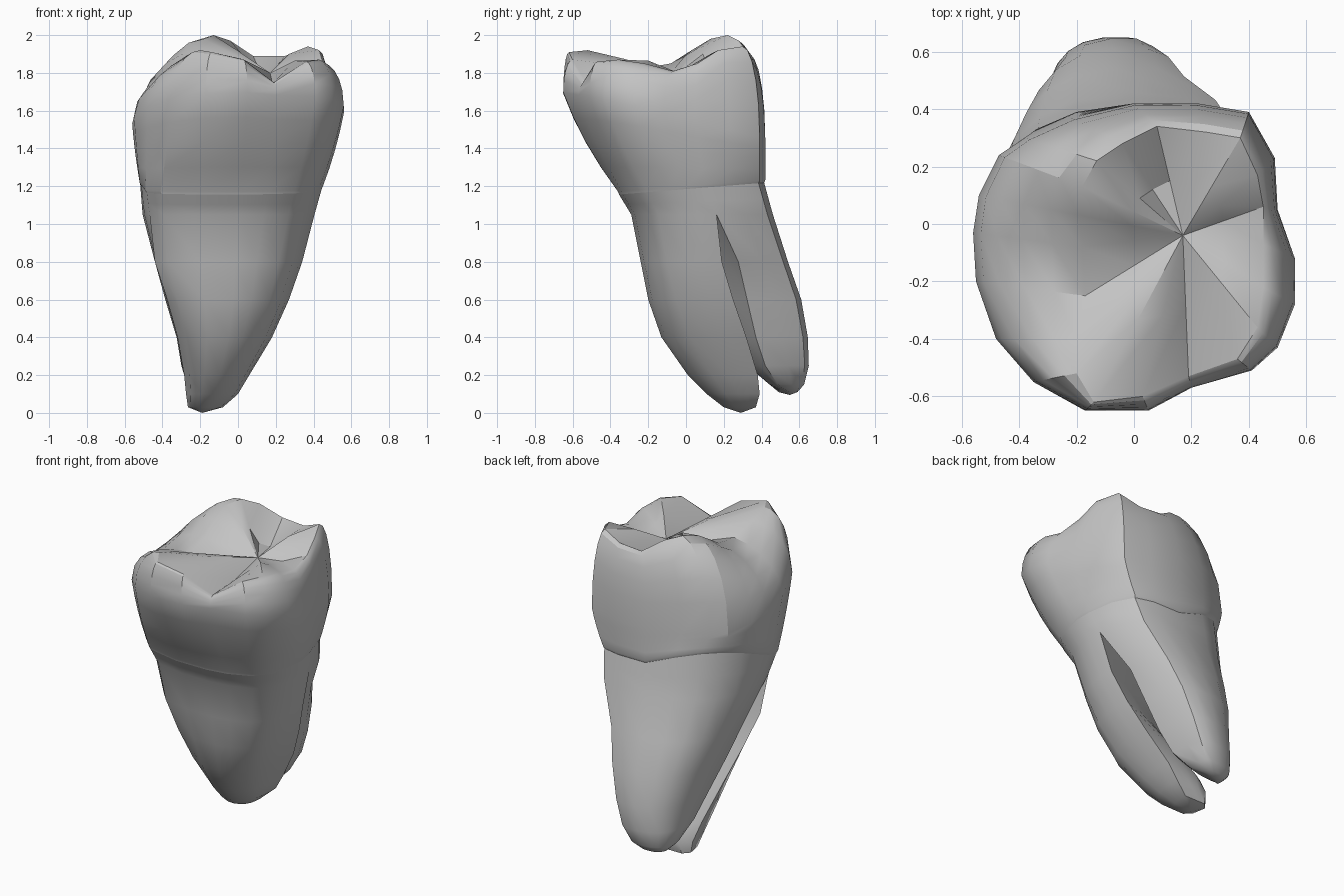
import bpy
import bmesh
from math import sqrt
from mathutils import Vector

if "Cube" in bpy.data.objects:
    bpy.data.objects.remove(bpy.data.objects["Cube"], do_unlink=True)

enamel = bpy.data.materials.new("tooth grey")
enamel.use_nodes = True
enamel.diffuse_color = (0.55, 0.55, 0.55, 1)
enamel.node_tree.nodes["Principled BSDF"].inputs["Base Color"].default_value = enamel.diffuse_color

# Widest outline of the crown (x, y), counter-clockwise from the right side
belt_outline = [(-.56, -.03), (-.55, -.2), (-.48, -.4), (-.35, -.55), (-.17, -.65),
                (.05, -.65), (.2, -.57), (.41, -.51), (.5, -.43), (.56, -.28),
                (.56, -.12), (.5, .05), (.49, .23), (.4, .39), (.22, .42),
                (0, .42), (-.22, .37), (-.38, .3), (-.47, .24), (-.54, .1)]

# Squarer outline of the neck, where the crown meets the roots
neck_outline = [(-.53, .02), (-.52, -.12), (-.49, -.24), (-.41, -.32), (-.2, -.36),
                (.02, -.36), (.16, -.34), (.3, -.29), (.39, -.21), (.43, -.09),
                (.45, .01), (.44, .11), (.4, .27), (.32, .39), (.2, .42),
                (0, .42), (-.2, .39), (-.34, .33), (-.44, .24), (-.5, .13)]

# Ridge of cusps and grooves around the chewing surface, one point per outline point
ridge = [(-.18, -.08, 1.85), (-.17, -.25, 1.82), (-.2, -.4, 1.88), (-.2, -.52, 1.92),
         (-.14, -.62, 1.91), (.03, -.6, 1.87), (.19, -.53, 1.75), (.36, -.47, 1.86),
         (.43, -.36, 1.87), (.45, -.22, 1.85), (.45, -.07, 1.81), (.45, .06, 1.85),
         (.43, .17, 1.92), (.37, .3, 1.94), (.25, .32, 1.89), (.08, .34, 1.89),
         (-.04, .28, 1.97), (-.13, .22, 2), (-.18, .13, 1.98), (-.19, .03, 1.92)]
ridge = [Vector(p) for p in ridge]
pit = Vector((.17, -.04, 1.8))

# Raised spurs and hollows on the chewing surface, by outline index
relief = {1: -.02, 4: .02, 6: -.02, 8: .03, 11: -.03, 13: .03,
          15: -.06, 16: -.08, 18: .03, 19: .03}

# Split points of the two roots on the outline
SPLIT_RIGHT, SPLIT_LEFT = 2, 11


def refit(points, box, z, twist=0, pivot=0):
    """Fit a ring to an x/y box at height z; twist pushes its right side back, away from the pivot."""
    xs, ys = [p.x for p in points], [p.y for p in points]
    x0, x1, y0, y1 = box
    ring = []
    for p in points:
        u = (p.x - min(xs)) / (max(xs) - min(xs))
        v = (p.y - min(ys)) / (max(ys) - min(ys))
        v = min(1, v + twist * (1 - u) * abs(v - pivot))
        ring.append(Vector((x0 + u * (x1 - x0), y0 + v * (y1 - y0), z)))
    return ring


def mix(ring_a, ring_b, t):
    return [a.lerp(b, t) for a, b in zip(ring_a, ring_b)]


def add_ring(bm, points):
    return [bm.verts.new(p) for p in points]


def bridge(bm, lower, upper):
    n = len(lower)
    for i in range(n):
        j = (i + 1) % n
        bm.faces.new((lower[i], lower[j], upper[j], upper[i]))


def close(bm, ring, point):
    tip = bm.verts.new(point)
    for i in range(len(ring)):
        bm.faces.new((ring[i], ring[(i + 1) % len(ring)], tip))


def finish(bm, name, angle):
    bmesh.ops.recalc_face_normals(bm, faces=bm.faces)
    mesh = bpy.data.meshes.new(name)
    bm.to_mesh(mesh)
    bm.free()
    mesh.materials.append(enamel)
    obj = bpy.data.objects.new(name, mesh)
    bpy.context.collection.objects.link(obj)
    bpy.ops.object.select_all(action='DESELECT')
    obj.select_set(True)
    bpy.context.view_layer.objects.active = obj
    bpy.ops.object.shade_smooth_by_angle(angle=angle)


# Main rings: widest belt, neck line rising at the back right, inset top of the roots
belt = [Vector((x, y, 1.54 - .24 * y + .03 * x)) for x, y in belt_outline]
neck = [Vector((x, y, 1.2 + .08 * y + .65 * max(0, -x) * max(0, y + .2)))
        for x, y in neck_outline]
collar = [Vector((p.x * .985, p.y * .985, p.z - .015)) for p in neck]

# Crown: neck up to the belt, rounded shoulder to the ridge, then down into the pit
crown_rings = [collar, neck]
for t in (.25, .5, .75):
    ring = mix(neck, belt, t + .35 * t * (1 - t))
    for p, low, high in zip(ring, neck, belt):
        p.z = low.z + (high.z - low.z) * t
    crown_rings.append(ring)
crown_rings.append(belt)
for t in (.07, .22, .45, .72):
    rise = sqrt(1 - (1 - t) ** 2)
    ring = mix(belt, ridge, t)
    for p, low, high in zip(ring, belt, ridge):
        p.z = low.z + (high.z - low.z) * rise
    crown_rings.append(ring)
crown_rings.append(ridge)
basin = mix(ridge, [pit] * len(ridge), .5)
for index, lift in relief.items():
    basin[index].z += lift
crown_rings.append(basin)

bm = bmesh.new()
previous = add_ring(bm, crown_rings[0])
for points in crown_rings[1:]:
    current = add_ring(bm, points)
    bridge(bm, previous, current)
    previous = current
close(bm, previous, pit)
finish(bm, "crown", .5)

# Root trunk: collar down to the fork
bm = bmesh.new()
fork_points = refit(collar, (-.505, .405, -.29, .46), 1.05)
top = add_ring(bm, collar)
middle = add_ring(bm, mix(collar, fork_points, .5))
fork = add_ring(bm, fork_points)
bridge(bm, top, middle)
bridge(bm, middle, fork)

# Arched saddle between the two roots, shared by both
start, end = fork_points[SPLIT_RIGHT], fork_points[SPLIT_LEFT]
saddle = []
for t in (.2, .4, .6, .8):
    p = start.lerp(end, t)
    p.z += .16 * t * (1 - t)
    saddle.append(bm.verts.new(p))

front_loop = fork[SPLIT_RIGHT:SPLIT_LEFT + 1] + saddle[::-1]
back_loop = fork[SPLIT_LEFT:] + fork[:SPLIT_RIGHT + 1] + saddle


def grow_root(loop, pivot, levels, tip):
    """Loft a root downwards; each level is z, twist and its x/y box."""
    shape = [v.co.copy() for v in loop]
    upper = loop
    for z, twist, *box in levels:
        lower = add_ring(bm, refit(shape, box, z, twist, pivot))
        bridge(bm, upper, lower)
        upper = lower
    close(bm, upper, tip)


grow_root(front_loop, 0,
          [(.8, 0, -.44, .34, -.24, .19), (.6, .3, -.375, .27, -.2, .25),
           (.4, .8, -.32, .18, -.13, .32), (.2, 1.5, -.285, .06, .01, .38),
           (.1, 2, -.275, 0, .11, .39), (.03, 2, -.265, -.08, .2, .37)],
          (-.19, .29, 0))
grow_root(back_loop, 1,
          [(.8, 0, -.44, .26, -.02, .54), (.6, .14, -.385, .19, 0, .61),
           (.4, .24, -.325, .12, .06, .645), (.25, .35, -.3, .06, .16, .65),
           (.15, .4, -.27, -.01, .33, .625), (.11, 0, -.23, -.08, .49, .59)],
          (-.17, .55, .095))
finish(bm, "roots", .7)
